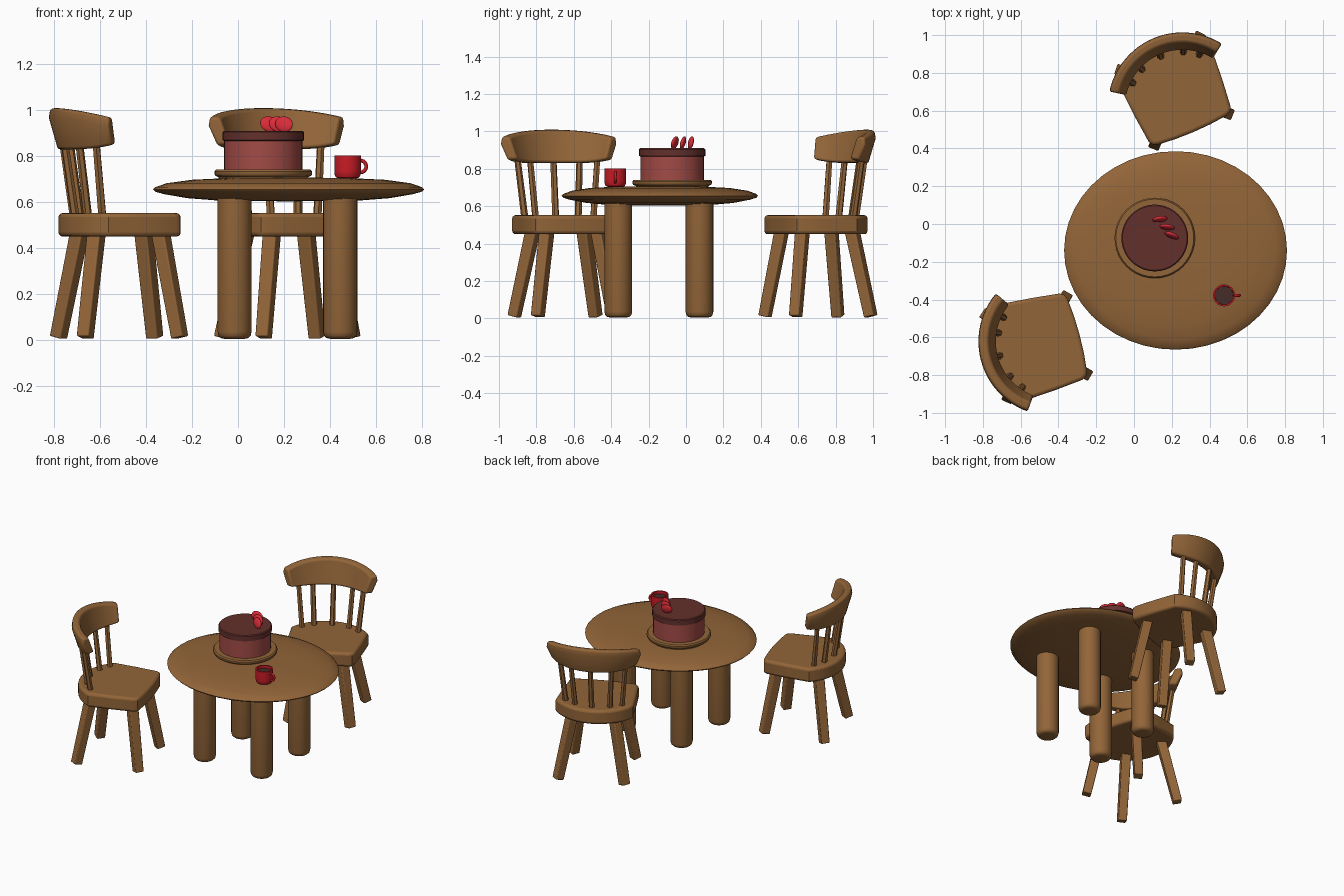
import bpy, bmesh
from math import sin, cos, pi, radians
from mathutils import Matrix, Vector, Euler

if "Cube" in bpy.data.objects:
    bpy.data.objects.remove(bpy.data.objects["Cube"])


def material(name, rgb):
    m = bpy.data.materials.new(name)
    m.diffuse_color = (*rgb, 1)
    m.use_nodes = True
    m.node_tree.nodes["Principled BSDF"].inputs["Base Color"].default_value = m.diffuse_color
    return m


WOOD = material("wood", (0.29, 0.13, 0.04))
CAKE = material("cake", (0.36, 0.07, 0.06))
ICING = material("icing", (0.125, 0.03, 0.025))
BERRY = material("berry", (0.70, 0.025, 0.04))
RED = material("red_glaze", (0.60, 0.012, 0.02))
COFFEE = material("coffee", (0.06, 0.025, 0.02))


def finish(bm, name, mat, place=Matrix(), bevel=0.0, angle=35):
    bmesh.ops.remove_doubles(bm, verts=bm.verts, dist=1e-5)
    bmesh.ops.recalc_face_normals(bm, faces=bm.faces)
    me = bpy.data.meshes.new(name)
    bm.to_mesh(me)
    bm.free()
    ob = bpy.data.objects.new(name, me)
    bpy.context.collection.objects.link(ob)
    ob.matrix_world = place
    me.materials.append(mat)
    if bevel:
        mod = ob.modifiers.new("Bevel", 'BEVEL')
        mod.width, mod.segments = bevel, 3
        mod.limit_method, mod.angle_limit = 'ANGLE', radians(40)
    bpy.ops.object.select_all(action='DESELECT')
    ob.select_set(True)
    bpy.context.view_layer.objects.active = ob
    bpy.ops.object.shade_smooth_by_angle(angle=radians(angle))
    return ob


def skin(bm, rings, closed=False):
    """Join equal rings of points with quads; cap the ends when open."""
    vs = [[bm.verts.new(p) for p in r] for r in rings]
    n = len(vs[0])
    pairs = list(zip(vs, vs[1:])) + ([(vs[-1], vs[0])] if closed else [])
    for a, b in pairs:
        for i in range(n):
            bm.faces.new((a[i], a[(i + 1) % n], b[(i + 1) % n], b[i]))
    if not closed:
        bm.faces.new(vs[0])
        bm.faces.new(vs[-1])


def lathe(name, mat, profile, x, y, n=40, sy=1.0):
    bm = bmesh.new()
    skin(bm, [[(r * cos(2 * pi * i / n), r * sy * sin(2 * pi * i / n), z)
               for i in range(n)] for r, z in profile])
    return finish(bm, name, mat, Matrix.Translation((x, y, 0)))


def stick(name, a, b, ra, rb, n, place, bevel=0.0):
    """Straight tapered bar from a to b."""
    a, b = Vector(a), Vector(b)
    bm = bmesh.new()
    mid = Matrix.Translation((a + b) / 2)
    rot = (b - a).to_track_quat('Z', 'Y').to_matrix().to_4x4()
    spin = Matrix.Rotation(pi / n, 4, 'Z')
    bmesh.ops.create_cone(bm, cap_ends=True, segments=n, radius1=ra, radius2=rb,
                          depth=(b - a).length, matrix=mid @ rot @ spin)
    return finish(bm, name, WOOD, place, bevel)


# Table: oval lens-shaped top on four round legs
TX, TY = 0.22, -0.14
lathe("table_top", WOOD,
      [(0.001, 0.603), (0.30, 0.606), (0.44, 0.617), (0.54, 0.634), (0.58, 0.645), (0.59, 0.655),
       (0.58, 0.665), (0.53, 0.682), (0.42, 0.697), (0.25, 0.705), (0.001, 0.707)],
      TX, TY, 44, 0.89)
for sx in (-1, 1):
    for sy in (-1, 1):
        lathe("table_leg", WOOD,
              [(0.045, 0.005), (0.06, 0.008), (0.07, 0.018), (0.074, 0.035), (0.074, 0.64), (0.04, 0.645)],
              TX - 0.005 + 0.23 * sx, TY - 0.005 + 0.217 * sy, 28)

# Cake on its wooden stand
CX, CY = 0.11, -0.074
lathe("cake_stand", WOOD,
      [(0.19, 0.69), (0.195, 0.708), (0.208, 0.714), (0.213, 0.722), (0.213, 0.733), (0.206, 0.741), (0.10, 0.741)],
      CX, CY)
lathe("cake_body", CAKE, [(0.17, 0.735), (0.17, 0.87)], CX, CY)
lathe("cake_icing", ICING, [(0.17, 0.866), (0.177, 0.869), (0.177, 0.904), (0.171, 0.91)], CX, CY)

# Three leaning berry slices
for x, y, yaw in ((0.137, 0.026, 4), (0.175, -0.016, -10), (0.20, -0.06, -25)):
    bm = bmesh.new()
    bmesh.ops.create_uvsphere(bm, u_segments=20, v_segments=12, radius=1)
    rot = Euler((radians(-15), radians(18), radians(yaw))).to_matrix().to_4x4()
    finish(bm, "berry_slice", BERRY,
           Matrix.Translation((x, y, 0.939)) @ rot @ Matrix.Diagonal((0.042, 0.014, 0.034, 1)), angle=60)

# Mug with handle and drink
MX, MY = 0.477, -0.378
lathe("mug", RED,
      [(0.036, 0.702), (0.05, 0.707), (0.056, 0.718), (0.058, 0.735), (0.058, 0.802),
       (0.049, 0.802), (0.048, 0.72)], MX, MY, 32)
lathe("mug_drink", COFFEE, [(0.0485, 0.77), (0.0485, 0.782)], MX, MY, 32)
bm = bmesh.new()
skin(bm, [[(cos(t) * (0.026 + 0.008 * cos(s)), 0.008 * sin(s), sin(t) * (0.026 + 0.008 * cos(s)))
           for s in [2 * pi * j / 10 for j in range(10)]]
          for t in [radians(-100 + 10 * i) for i in range(21)]])
finish(bm, "mug_handle", RED, Matrix.Translation((MX + 0.055, MY, 0.755)), angle=50)


def chair(x, y, turn):
    """Chair facing local -y, with a curved leaning back."""
    place = Matrix.Translation((x, y, 0)) @ Matrix.Rotation(radians(turn), 4, 'Z')

    # Seat: rounded rear, nearly straight front
    half = [(0, -0.25), (0.10, -0.247), (0.195, -0.238), (0.222, -0.228), (0.236, -0.205), (0.252, -0.05)]
    half += [(0.309 * sin(radians(a)), 0.309 * cos(radians(a)) - 0.059) for a in range(58, 0, -8)]
    outline = half + [(0, 0.25)] + [(-px, py) for px, py in reversed(half[1:])]
    bm = bmesh.new()
    skin(bm, [[(px, py, z) for px, py in outline] for z in (0.45, 0.552)])
    finish(bm, "seat", WOOD, place, 0.018)

    # Splayed square legs
    for sx in (-1, 1):
        for name, top, foot, dy in (("front_leg", 0.145, 0.21, (-0.16, -0.23)),
                                    ("rear_leg", 0.145, 0.225, (0.125, 0.20))):
            stick(name, (sx * foot, dy[1], 0.011), (sx * (top - 0.005), dy[0], 0.48),
                  0.041, 0.045, 4, place, 0.006)

    # Fanned spindles, on an arc about (0, -0.105)
    for a in (-41, -24, 0, 24, 41):
        sa, ca = sin(radians(a)), cos(radians(a))
        stick("spindle", (0.29 * sa, 0.29 * ca - 0.105, 0.54),
              (0.338 * sa, 0.338 * ca - 0.105, 0.86), 0.019, 0.017, 6, place)

    # Curved back rail, leaning outwards, lower at the ends
    rings = []
    for i in range(25):
        k = i / 12 - 1
        sa, ca = sin(radians(55 * k)), cos(radians(55 * k))
        zt = 1.01 - 0.04 * k * k
        zb = 0.828 + 0.02 * k ** 4
        rings.append([(r * sa, r * ca - 0.105, z) for r, z in
                      ((0.355, zb), (0.395, zt - 0.04), (0.388, zt), (0.343, zt - 0.004), (0.300, zb + 0.006))])
    bm = bmesh.new()
    skin(bm, rings)
    finish(bm, "back_rail", WOOD, place, 0.012)


chair(-0.53, -0.649, 105)
chair(0.215, 0.716, 23)
